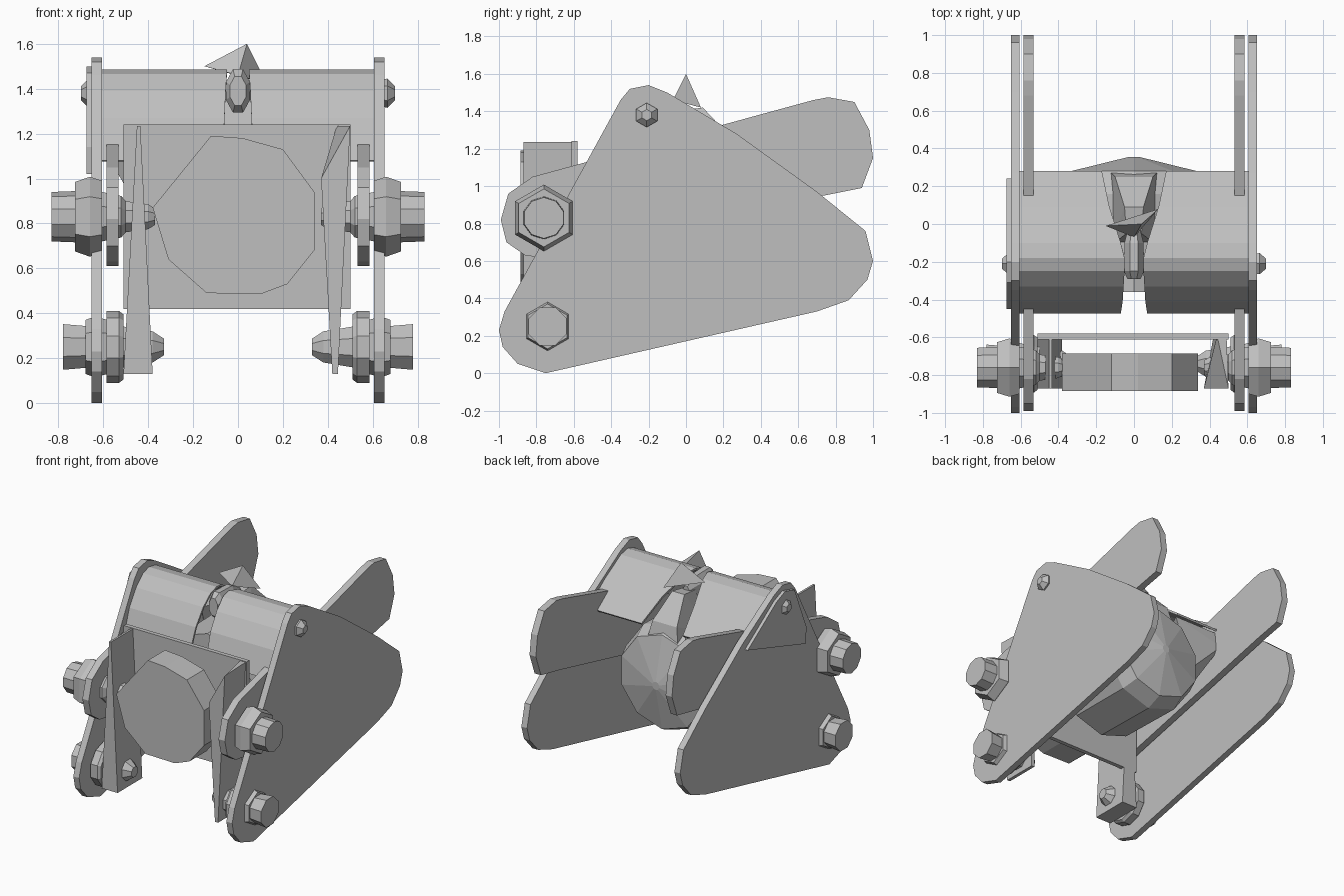
import bpy, bmesh, math
from mathutils import Vector

cube = bpy.data.objects.get("Cube")
if cube:
    bpy.data.objects.remove(cube, do_unlink=True)

steel = bpy.data.materials.new("grey steel")
steel.use_nodes = True
steel.diffuse_color = (0.52, 0.52, 0.52, 1)
steel.node_tree.nodes["Principled BSDF"].inputs["Base Color"].default_value = (0.52, 0.52, 0.52, 1)


def finish(name, bm):
    bmesh.ops.recalc_face_normals(bm, faces=bm.faces)
    mesh = bpy.data.meshes.new(name)
    bm.to_mesh(mesh)
    bm.free()
    mesh.materials.append(steel)
    ob = bpy.data.objects.new(name, mesh)
    bpy.context.collection.objects.link(ob)
    return ob


def prism(name, outline, axis, lo, hi):
    """Extrude a 2D outline along x (outline is y, z) or y (outline is x, z)."""
    bm = bmesh.new()
    place = (lambda a, b, t: (t, a, b)) if axis == "x" else (lambda a, b, t: (a, t, b))
    ends = [[bm.verts.new(place(a, b, t)) for a, b in outline] for t in (lo, hi)]
    n = len(outline)
    for ring in ends:
        bm.faces.new(ring)
    for i in range(n):
        j = (i + 1) % n
        bm.faces.new((ends[0][i], ends[0][j], ends[1][j], ends[1][i]))
    return finish(name, bm)


def lathe(name, stations, axis, centre, sides, squash=1, turn=0.5):
    """Stack rings of (position, radius) along an axis; centre is the other two coordinates."""
    bm = bmesh.new()
    rings = []
    for t, r in stations:
        ring = []
        for i in range(sides):
            a = math.tau * (i + turn) / sides
            u, v = centre[0] + r * squash * math.cos(a), centre[1] + r * math.sin(a)
            ring.append(bm.verts.new((t, u, v) if axis == "x" else (u, t, v)))
        rings.append(ring)
    for a, b in zip(rings, rings[1:]):
        for i in range(sides):
            j = (i + 1) % sides
            bm.faces.new((a[i], a[j], b[j], b[i]))
    bm.faces.new(rings[0])
    bm.faces.new(rings[-1])
    return finish(name, bm)


def hull(name, points):
    bm = bmesh.new()
    for p in points:
        bm.verts.new(Vector(p))
    bmesh.ops.convex_hull(bm, input=bm.verts)
    return finish(name, bm)


# Outlines of the side plates and links (y, z)
plate_outline = [(-0.35, 1.46), (-0.3, 1.52), (-0.2, 1.54), (-0.1, 1.5), (0.27, 1.28), (0.7, 0.97),
                 (0.96, 0.76), (1, 0.6), (0.97, 0.5), (0.87, 0.39), (0.7, 0.33), (-0.75, 0),
                 (-0.9, 0.05), (-0.98, 0.14), (-1, 0.23), (-0.97, 0.33)]
link_outline = [(-0.99, 0.82), (-0.95, 0.96), (-0.82, 1.05), (0.68, 1.46), (0.76, 1.475), (0.9, 1.45),
                (0.98, 1.3), (1, 1.15), (0.94, 0.99), (0.74, 0.95), (-0.72, 0.61), (-0.86, 0.63),
                (-0.96, 0.7)]
# Curved cover: y, z and inner x edge
cover_rows = [(-0.475, 1.08, 0.07), (-0.41, 1.27, 0.06), (-0.33, 1.39, 0.055), (-0.25, 1.465, 0.05),
              (-0.18, 1.485, 0.05), (-0.1, 1.47, 0.07), (0.09, 1.36, 0.13), (0.28, 1.22, 0.17)]
upper, lower, top_pin = (-0.76, 0.83), (-0.74, 0.25), (-0.21, 1.38)

for side, s in (("left", 1), ("right", -1)):
    prism(side + "_side_plate", plate_outline, "x", s * 0.605, s * 0.652)
    prism(side + "_link", link_outline, "x", s * 0.533, s * 0.585)

    # Cover half
    bm = bmesh.new()
    rows = [[bm.verts.new((s * x, y, z)) for x in (inner, 0.61)] for y, z, inner in cover_rows]
    for a, b in zip(rows, rows[1:]):
        bm.faces.new((a[0], a[1], b[1], b[0]))
    cover = finish(side + "_cover", bm)
    cover.modifiers.new("thickness", "SOLIDIFY").thickness = 0.015

    # Upper bolt: nut, cap and tapered inner end
    lathe(side + "_upper_nut", [(s * 0.605, 0.16), (s * 0.66, 0.178), (s * 0.725, 0.155)], "x", upper, 6)
    lathe(side + "_upper_cap", [(s * 0.7, 0.115), (s * 0.83, 0.11)], "x", upper, 10)
    lathe(side + "_upper_tip", [(s * 0.61, 0.12), (s * 0.52, 0.1), (s * 0.5, 0.075), (s * 0.4, 0.06),
                                (s * 0.37, 0.04)], "x", upper, 8)

    # Lower bolt: collar, nut, cap and tapered inner end
    lathe(side + "_lower_collar", [(s * 0.51, 0.145), (s * 0.53, 0.16), (s * 0.585, 0.16)], "x", lower, 10)
    lathe(side + "_lower_nut", [(s * 0.58, 0.12), (s * 0.64, 0.135), (s * 0.68, 0.12)], "x", lower, 6)
    lathe(side + "_lower_cap", [(s * 0.67, 0.1), (s * 0.78, 0.11)], "x", lower, 8)
    lathe(side + "_lower_tip", [(s * 0.52, 0.1), (s * 0.38, 0.075), (s * 0.33, 0.04)], "x", lower, 8)

    # Small pin through the peak of the side plate
    lathe(side + "_top_pin", [(s * 0.6, 0.05), (s * 0.665, 0.065), (s * 0.7, 0.03)], "x", top_pin, 6)

# Gusset on the outside of the right plate
prism("right_gusset", [(0.24, 1.23), (-0.44, 1.02), (-0.45, 1.14), (-0.31, 1.47), (-0.2, 1.5), (-0.1, 1.46)],
      "x", -0.645, -0.675)

# Front plate with its tapered arms
prism("front_plate", [(-0.51, 0.42), (0.5, 0.42), (0.5, 1.24), (-0.51, 1.24)], "y", -0.612, -0.58)
prism("right_arm", [(-0.51, 0.13), (-0.38, 0.13), (-0.435, 1.235), (-0.45, 1.235)], "y", -0.87, -0.58)
hull("left_arm", [(x, y, 0.13) for x in (0.42, 0.445) for y in (-0.87, -0.6)]
     + [(0.37, -0.87, 1), (0.5, -0.87, 1.235), (0.49, -0.59, 1.235), (0.44, -0.59, 1.235)])

# Round front disc, standing just ahead of the plate
front_disc = [(-0.38, 0.87), (-0.12, 1.19), (0.02, 1.18), (0.2, 1.13), (0.34, 0.94), (0.34, 0.68),
              (0.22, 0.53), (0.1, 0.485), (-0.14, 0.49), (-0.31, 0.64)]
prism("front_disc", front_disc, "y", -0.885, -0.685)

# Round main body under the cover
lathe("main_body", [(-0.36, 0.39), (0.16, 0.4), (0.28, 0.35), (0.355, 0.03)], "y", (0, 0.83), 10)

# Web joining the right cover to the body
hull("right_web", [(-0.55, 0.26, 1.2), (-0.58, 0.27, 1.1), (-0.17, 0.26, 1.2), (-0.36, 0.18, 0.72),
                   (-0.3, 0.27, 0.82), (-0.3, 0, 1.2)])

# Neck, centre pin and spike on top
hull("neck", [(x, y, 1.1) for x in (-0.13, 0.13) for y in (-0.12, 0.28)]
     + [(s * x, y, z) for s in (-1, 1) for x, y, z in ((0.1, 0.25, 1.25), (0.05, 0.09, 1.42), (0.04, -0.05, 1.4))])
lathe("centre_pin", [(-0.29, 0.07), (-0.25, 0.105), (-0.1, 0.1), (0, 0.05)], "y", (0, 1.39), 8, 0.55)
hull("spike", [(-0.15, -0.01, 1.5), (0.13, 0.08, 1.42), (0, -0.07, 1.46), (0.04, 0, 1.6)])
